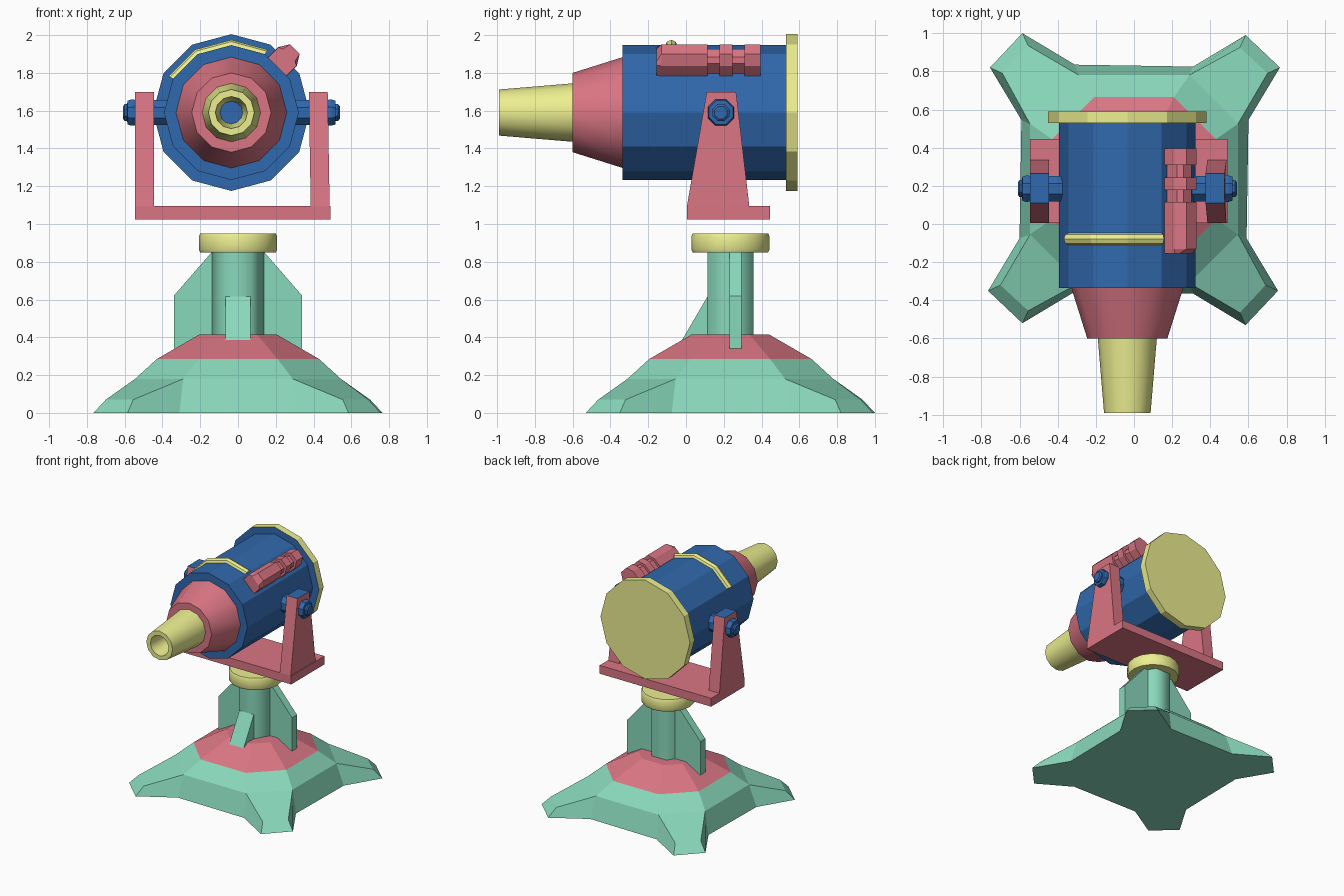
import bpy, bmesh
from math import sin, cos, pi, radians
from mathutils import Vector

if "Cube" in bpy.data.objects:
    bpy.data.objects.remove(bpy.data.objects["Cube"])

CX, CZ = -0.035, 1.59      # barrel axis
PY = 0.235                 # pedestal centre


def mat(name, rgb):
    m = bpy.data.materials.new(name)
    m.diffuse_color = (*rgb, 1)
    m.use_nodes = True
    m.node_tree.nodes["Principled BSDF"].inputs["Base Color"].default_value = m.diffuse_color
    return m


TEAL = mat("teal", (0.25, 0.69, 0.50))
PINK = mat("pink", (0.70, 0.18, 0.23))
YELLOW = mat("yellow", (0.84, 0.86, 0.28))
BLUE = mat("blue", (0.03, 0.14, 0.42))


def loft(name, rings, mats, smooth=None, paint=None, caps=(True, True)):
    """Skin equal-length rings; paint(face) picks a material index."""
    bm = bmesh.new()
    vs = [[bm.verts.new(p) for p in r] for r in rings]
    n = len(vs[0])
    for a, b in zip(vs, vs[1:]):
        for i in range(n):
            j = (i + 1) % n
            bm.faces.new((a[i], a[j], b[j], b[i]))
    if caps[0]:
        bm.faces.new(vs[0][::-1])
    if caps[1]:
        bm.faces.new(vs[-1])
    bmesh.ops.recalc_face_normals(bm, faces=bm.faces)
    bm.normal_update()
    if paint:
        for f in bm.faces:
            f.material_index = paint(f)
    me = bpy.data.meshes.new(name)
    bm.to_mesh(me)
    bm.free()
    for m in mats:
        me.materials.append(m)
    ob = bpy.data.objects.new(name, me)
    bpy.context.collection.objects.link(ob)
    if smooth:
        bpy.ops.object.select_all(action='DESELECT')
        ob.select_set(True)
        bpy.context.view_layer.objects.active = ob
        bpy.ops.object.shade_smooth_by_angle(angle=radians(smooth))
    return ob


def circle(n, r, place, start=0):
    ang = [start + 2 * pi * i / n for i in range(n)]
    return [place(r * cos(a), r * sin(a)) for a in ang]


def barrel_ring(r, y):
    return circle(12, r, lambda u, v: (CX + u, y, CZ + v))


# Four-footed base: each ring lists one quadrant, repeated by quarter turns
def quarter_turns(pts):
    out = []
    for _ in range(4):
        out += [(x, PY + y, z) for x, y, z in pts]
        pts = [(-y, x, z) for x, y, z in pts]
    return out


base_rings = [
    [(.6, .31, 0), (.765, .585, 0), (.585, .755, 0), (.31, .59, 0)],
    [(.545, .29, .18), (.70, .555, .07), (.555, .69, .07), (.29, .545, .18)],
]
foot_top = quarter_turns(base_rings[1])
loft("base_feet", [quarter_turns(r) for r in base_rings], [TEAL], caps=(True, False))
for i in range(4):
    loft("foot_top", [[Vector(p) for p in foot_top[4 * i:4 * i + 4]]], [TEAL], caps=(False, True))
dome = [[(w, h, z), (h, w, z)] for w, h, z in
        [(.545, .29, .18), (.43, .21, .285), (.205, .21 * .48, .415)]]
loft("base_dome", [quarter_turns(r) for r in dome], [TEAL, PINK], caps=(False, True),
     paint=lambda f: int(f.calc_center_median().z > .235))

# Pedestal column and collar
loft("column", [circle(6, .14, lambda u, v: (u, PY + v, z)) for z in (.36, .86)], [TEAL], smooth=62)
loft("collar", [circle(16, r, lambda u, v: (u, PY + v, z))
                for r, z in ((.2, .85), (.207, .865), (.207, .935), (.2, .95))], [YELLOW], smooth=40)

# Bracing fins
side = [(.1, .85), (.14, .85), (.34, .62), (.34, .34), (.1, .34)]
for s in (-1, 1):
    loft("side_fin", [[(s * x, y, z) for x, z in side] for y in (.23, .295)], [TEAL])
front = [(.15, .68), (.11, .61), (-.03, .37), (.15, .37)]
loft("front_fin", [[(x, y, z) for y, z in front] for x in (-.067, .067)], [TEAL])

# Yoke: plate and two tapered arms with blue tops
def rect(x0, x1, y0, y1, z):
    return [(x0, y0, z), (x1, y0, z), (x1, y1, z), (x0, y1, z)]


loft("yoke_plate", [rect(-.545, .49, .005, .445, z) for z in (1.025, 1.095)], [PINK])
for x_low, x_top in ((-.545, -.545), (.385, .375)):
    loft("yoke_arm", [rect(x_low, x_low + .1, .005, .335, 1.095),
                      rect(x_top, x_top + .1, .11, .265, 1.70)], [PINK, BLUE],
         paint=lambda f: int(f.normal.z > .9))

# Pivot pins, mirrored about the barrel axis
for s in (-1, 1):
    prof = [(.072, .30), (.072, .42)]
    nut = [(.072, .50), (.075, .53), (.068, .55), (.048, .552), (.048, .565), (.036, .574)]
    for name, p in (("pivot", prof), ("pivot_nut", nut)):
        loft(name, [circle(8, r, lambda u, v: (CX + s * x, .185 + u, CZ + v), pi / 8)
                    for r, x in p], [BLUE])

# Barrel body, rear flange, cone and hollow nozzle
loft("barrel_body", [barrel_ring(.357, y) for y in (-.335, .535)], [BLUE])
loft("rear_flange", [barrel_ring(.415, y) for y in (.53, .59)], [YELLOW, BLUE],
     paint=lambda f: int(f.normal.y < -.9))
loft("front_cone", [barrel_ring(.295, -.33), barrel_ring(.21, -.60)], [PINK], smooth=40)
loft("nozzle", [barrel_ring(r, y) for r, y in
                ((.155, -.595), (.122, -.99), (.085, -.99), (.06, -.75))], [YELLOW, BLUE], smooth=40,
     paint=lambda f: int(len(f.verts) > 4 and f.calc_center_median().y < -.7))

# Half-buried strap following the barrel facets
strap = []
for a in (-60, -30, 0, 30):
    d = Vector((sin(radians(a)), 0, cos(radians(a))))
    strap.append(circle(8, .033, lambda u, v: Vector((CX, -.078 + u, CZ)) + d * (.352 + v)))
loft("barrel_strap", strap, [YELLOW])

# Sight rail: chamfered profile on the upper right facet, with two notches
def rail_ring(y, top, w, tw):
    c = .7071
    prof = [(-w, .325), (-w, min(.42, top)), (-tw, top), (tw, top), (w, min(.42, top)), (w, .325)]
    return [(CX + c * (n + u), y, CZ + c * (n - u)) for u, n in prof]


full, cut = (.475, .07, .036), (.445, .052, .03)
steps = [(-.155, (.43, .068, .045)), (-.13, full), (.115, full), (.115, cut), (.178, cut), (.178, full),
         (.245, full), (.245, cut), (.31, cut), (.31, full), (.395, full)]
loft("sight_rail", [rail_ring(y, *k) for y, k in steps], [PINK])
